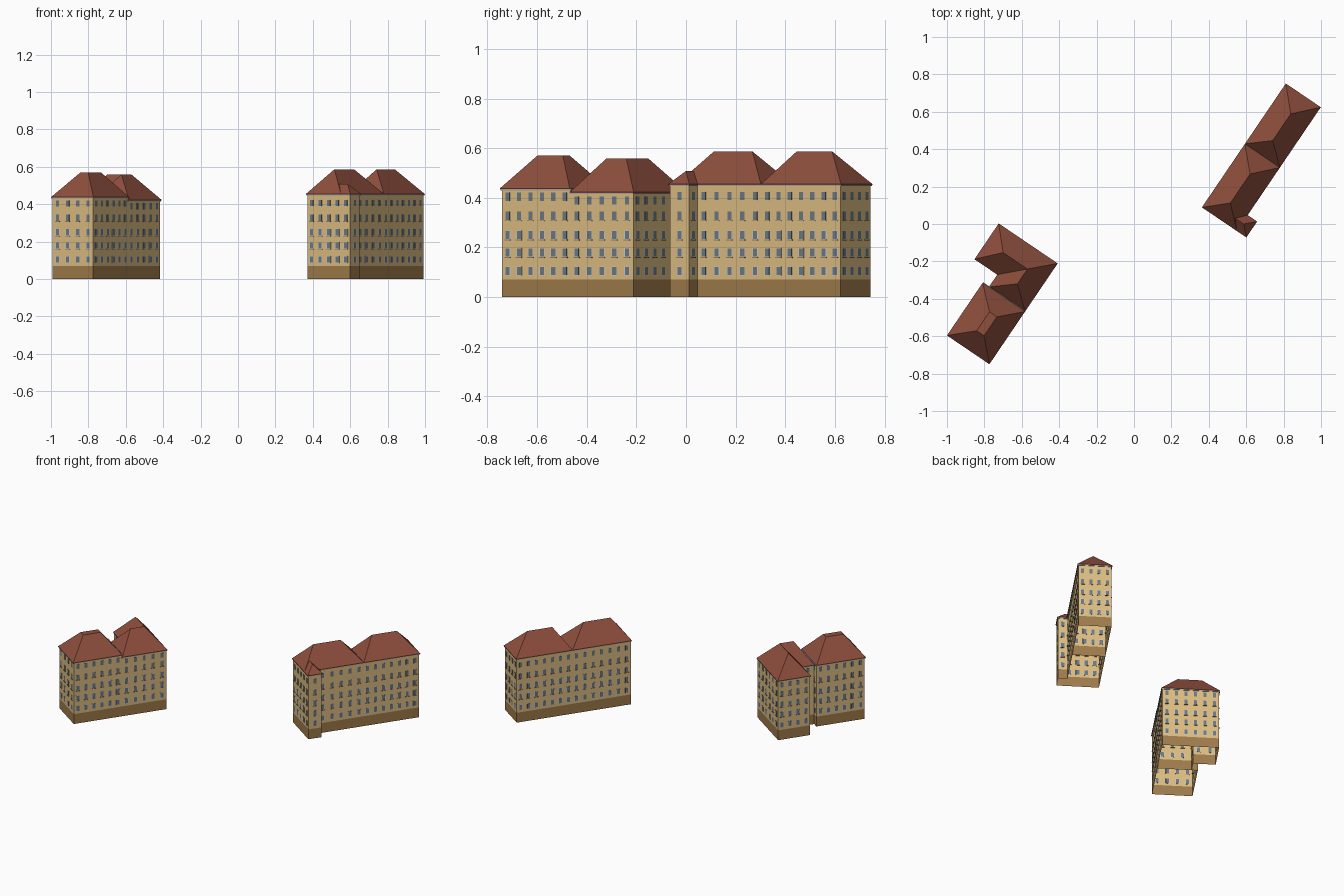
import bpy, bmesh, math
from mathutils import Vector

if "Cube" in bpy.data.objects:
    bpy.data.objects.remove(bpy.data.objects["Cube"])

# ---- colours ----
def mat(name, c):
    m = bpy.data.materials.new(name)
    m.diffuse_color = (*c, 1)
    m.use_nodes = True
    m.node_tree.nodes["Principled BSDF"].inputs["Base Color"].default_value = m.diffuse_color
    return m

WALL = mat("sand plaster", (0.72, 0.51, 0.225))
BASE = mat("brown plinth", (0.35, 0.20, 0.07))
ROOF = mat("red tile", (0.27, 0.077, 0.046))
GLASS = mat("blue grey glass", (0.15, 0.19, 0.23))
FRAME = mat("pale frame", (0.62, 0.61, 0.58))
CORNICE = mat("grey cornice", (0.40, 0.38, 0.36))

# both houses share one street direction: U runs along, V across
U = Vector((0.561, 0.828, 0)).normalized()
V = Vector((U.y, -U.x, 0))
UP = Vector((0, 0, 1))
PLINTH = 0.07
OVER = 0.006          # roof overhang

def make(name, bm, mats):
    bmesh.ops.remove_doubles(bm, verts=bm.verts, dist=1e-5)
    bmesh.ops.recalc_face_normals(bm, faces=bm.faces)
    me = bpy.data.meshes.new(name)
    bm.to_mesh(me)
    bm.free()
    for m in mats:
        me.materials.append(m)
    ob = bpy.data.objects.new(name, me)
    bpy.context.collection.objects.link(ob)
    return ob

def box(bm, c, d, n, sx, sy, sz):
    """Box centred on c: sx along d, sy along n, sz up."""
    vs = [bm.verts.new(c + d * sx * i / 2 + n * sy * j / 2 + UP * sz * k / 2)
          for k in (-1, 1) for i, j in ((-1, -1), (1, -1), (1, 1), (-1, 1))]
    for f in ((0, 1, 2, 3), (4, 5, 6, 7), (0, 1, 5, 4),
              (1, 2, 6, 5), (2, 3, 7, 6), (3, 0, 4, 7)):
        bm.faces.new([vs[i] for i in f])

def section(name, origin, outline, eave, skip=()):
    """Open-bottomed walls with plinth, windows, sills and cornice."""
    pts = [origin + U * u + V * v for u, v in outline]
    walls, frames, glass, sills, trim = (bmesh.new() for _ in range(5))
    rows = [0.105, 0.18, 0.25, 0.328, min(0.407, eave - 0.034)]
    for e in range(len(pts)):
        if e in skip:
            continue
        a, b = pts[e], pts[(e + 1) % len(pts)]
        length = (b - a).length
        d = (b - a).normalized()
        n = Vector((d.y, -d.x, 0))
        # plinth strip and plaster strip
        for z0, z1, mi in ((0, PLINTH, 1), (PLINTH, eave, 0)):
            f = walls.faces.new([walls.verts.new(p + UP * z) for p, z in
                                 ((a, z0), (b, z0), (b, z1), (a, z1))])
            f.material_index = mi
        box(trim, (a + b) / 2 + UP * (eave - 0.004), d, n,
            length + 0.008, 0.008, 0.008)
        # evenly spaced windows on each storey, framed on the lower three
        count = round((length - 0.01) / 0.057)
        for i in range(count):
            p = a + d * length * (i + 0.5) / count
            for r, z in enumerate(rows):
                box(glass, p + UP * z, d, n, 0.020, 0.0030, 0.033)
                if r < 3:
                    box(frames, p + UP * z, d, n, 0.026, 0.0016, 0.037)
                if r in (1, 2, 3):
                    box(sills, p + UP * (z - 0.020), d, n, 0.028, 0.008, 0.003)
    make(name + "_walls", walls, [WALL, BASE])
    make(name + "_window_frames", frames, [FRAME])
    make(name + "_window_panes", glass, [GLASS])
    make(name + "_window_sills", sills, [BASE])
    make(name + "_cornice", trim, [CORNICE])

def hip(name, origin, us, vs, zs, top_u, top_v):
    """Hip roof from an eave rectangle up to a ridge line or small flat top."""
    bm = bmesh.new()
    rings = []
    for (u0, u1), (v0, v1), z in ((us, vs, zs[0] - 0.003), (us, vs, zs[0]),
                                  (top_u, top_v, zs[1])):
        rings.append([bm.verts.new(origin + U * u + V * v + UP * z)
                      for u, v in ((u0, v0), (u1, v0), (u1, v1), (u0, v1))])
    for lo, hi in zip(rings, rings[1:]):
        for i in range(4):
            j = (i + 1) % 4
            bm.faces.new((lo[i], lo[j], hi[j], hi[i]))
    bm.faces.new(rings[2])
    bmesh.ops.remove_doubles(bm, verts=bm.verts, dist=1e-5)
    bmesh.ops.dissolve_degenerate(bm, edges=bm.edges, dist=1e-5)
    make(name, bm, [ROOF])

o = OVER
# ---- right house: two sections in a row, small bay at the south end ----
A = Vector((0.363, 0.089, 0))
W, L, S, BAY, BL = 0.226, 0.80, 0.41, 0.287, 0.103
section("east_house_south", A, [(o, o), (S, o), (S, W - o), (BL - o, W - o),
                                (BL - o, BAY - o), (o, BAY - o)], 0.455)
section("east_house_north", A, [(S, o), (L - o, o), (L - o, W - o), (S, W - o)],
        0.455, skip=(3,))
Z = (0.455, 0.587)
hip("east_house_south_roof", A, (0, S), (0, W), Z, (0.105, 0.292), (W / 2, W / 2))
hip("east_house_north_roof", A, (S, L), (0, W), Z, (0.508, 0.68), (W / 2, W / 2))
hip("east_house_bay_roof", A, (0, BL), (0.06, BAY), (0.455, 0.508),
    (BL / 2, BL / 2), (0.11, 0.235))

# ---- left house: south block, and an L-shaped north block with a light well ----
B = Vector((-1.0, -0.596, 0))
W2, S2, L2 = 0.274, 0.34, 0.651
WING_U, WING_V, LEG_V = 0.42, -0.107, 0.04
section("west_house_south", B, [(o, o), (S2, o), (S2, W2 - o), (o, W2 - o)], 0.438)
section("west_house_north", B, [(S2, LEG_V + o), (WING_U + o, LEG_V + o),
                                (WING_U + o, WING_V + o), (L2 - o, WING_V + o),
                                (L2 - o, W2 - o), (S2, W2 - o)], 0.423, skip=(5,))
hip("west_house_south_roof", B, (0, S2), (0, W2), (0.438, 0.571),
    (0.11, 0.232), (0.117, 0.165))
Z2 = (0.423, 0.559)
mid_u, mid_v = (WING_U + L2) / 2, (LEG_V + W2) / 2
hip("west_house_wing_roof", B, (WING_U, L2), (WING_V, W2), Z2,
    (mid_u, mid_u), (0.0, mid_v))
hip("west_house_leg_roof", B, (S2, L2), (LEG_V, W2), Z2,
    (0.44, mid_u), (mid_v, mid_v))
